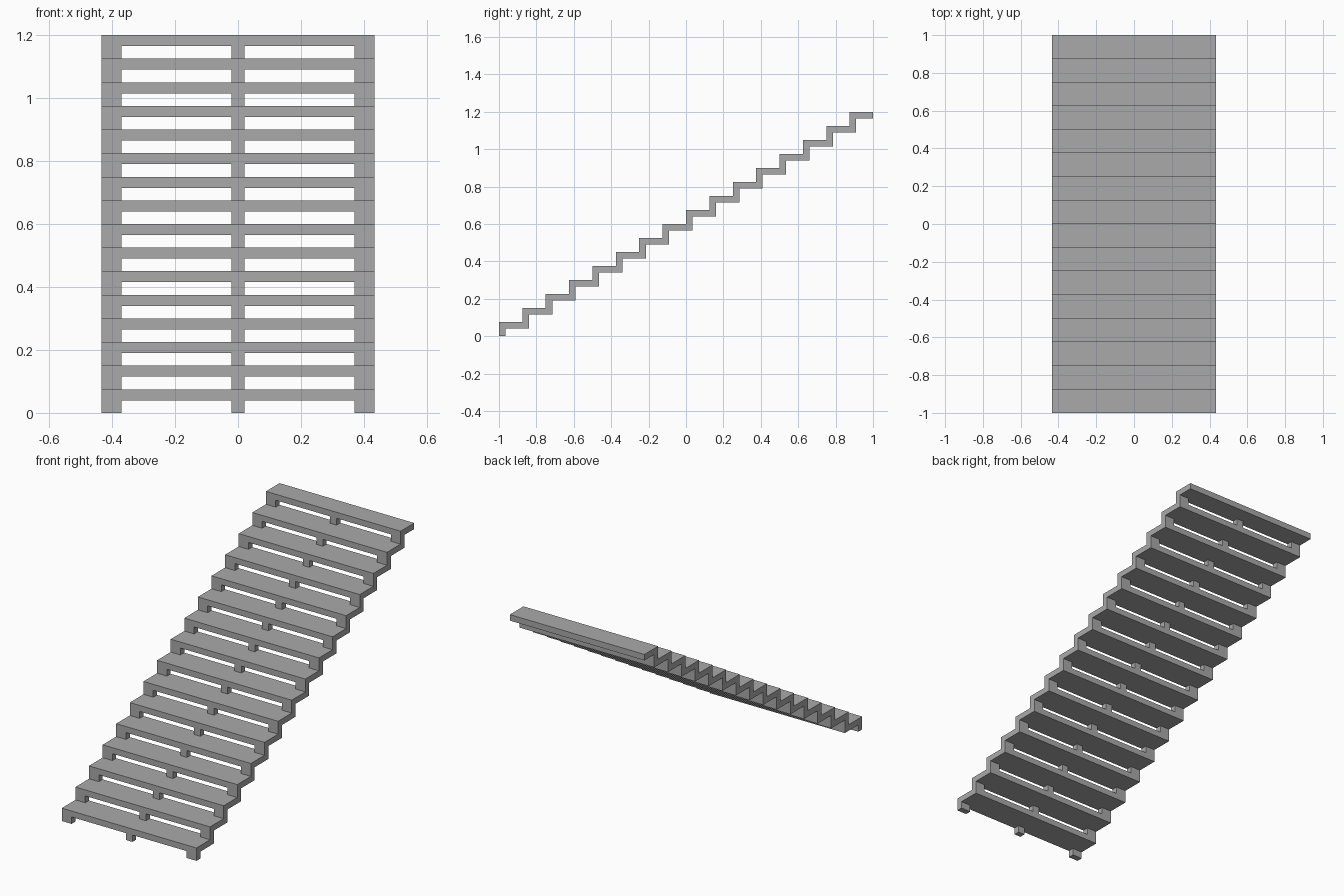
import bpy
import bmesh

cube = bpy.data.objects.get("Cube")
if cube:
    bpy.data.objects.remove(cube, do_unlink=True)

STEPS = 16
RUN, RISE, THICK = 0.125, 0.075, 0.035
HALF_WIDTH, SIDE_INNER, MID_HALF = 0.433, 0.37, 0.021

# Width bands: side support, opening, middle support, opening, side support
xs = [-HALF_WIDTH, -SIDE_INNER, -MID_HALF, MID_HALF, SIDE_INNER, HALF_WIDTH]
bands = list(zip(xs, xs[1:]))
supports = bands[::2]

bm = bmesh.new()


def add_block(x, y, z):
    """Axis-aligned block from three (low, high) ranges."""
    corners = bmesh.ops.create_cube(bm, size=1)["verts"]
    for v in corners:
        v.co = [r[0] if c < 0 else r[1] for c, r in zip(v.co, (x, y, z))]


for i in range(STEPS):
    front, top = -1 + i * RUN, (i + 1) * RISE
    under = top - THICK
    # Tread, split where the risers above and below meet it
    ys = [front, front + THICK, front + RUN]
    if i < STEPS - 1:
        ys.append(front + RUN + THICK)
    for x in bands:
        for y in zip(ys, ys[1:]):
            add_block(x, y, (under, top))
    # Open riser: two sides and a middle support
    for x in supports:
        add_block(x, (front, front + THICK), (top - RISE, under))

# Weld the blocks: drop both copies of every face shared by two blocks
shared = {}
for f in bm.faces:
    key = tuple(round(c, 4) + 0.0 for c in f.calc_center_median())
    shared.setdefault(key, []).append(f)
inner = [f for group in shared.values() if len(group) > 1 for f in group]
bmesh.ops.delete(bm, geom=inner, context='FACES')
bmesh.ops.remove_doubles(bm, verts=bm.verts, dist=0.0005)
bmesh.ops.dissolve_limit(bm, angle_limit=0.01, verts=bm.verts, edges=bm.edges)
bmesh.ops.recalc_face_normals(bm, faces=bm.faces)

mesh = bpy.data.meshes.new("staircase")
bm.to_mesh(mesh)
bm.free()

# Plain grey finish
grey = bpy.data.materials.new("grey")
grey.use_nodes = True
colour = (0.4, 0.4, 0.4, 1)
grey.diffuse_color = colour
grey.node_tree.nodes["Principled BSDF"].inputs["Base Color"].default_value = colour
mesh.materials.append(grey)

staircase = bpy.data.objects.new("staircase", mesh)
bpy.context.collection.objects.link(staircase)
